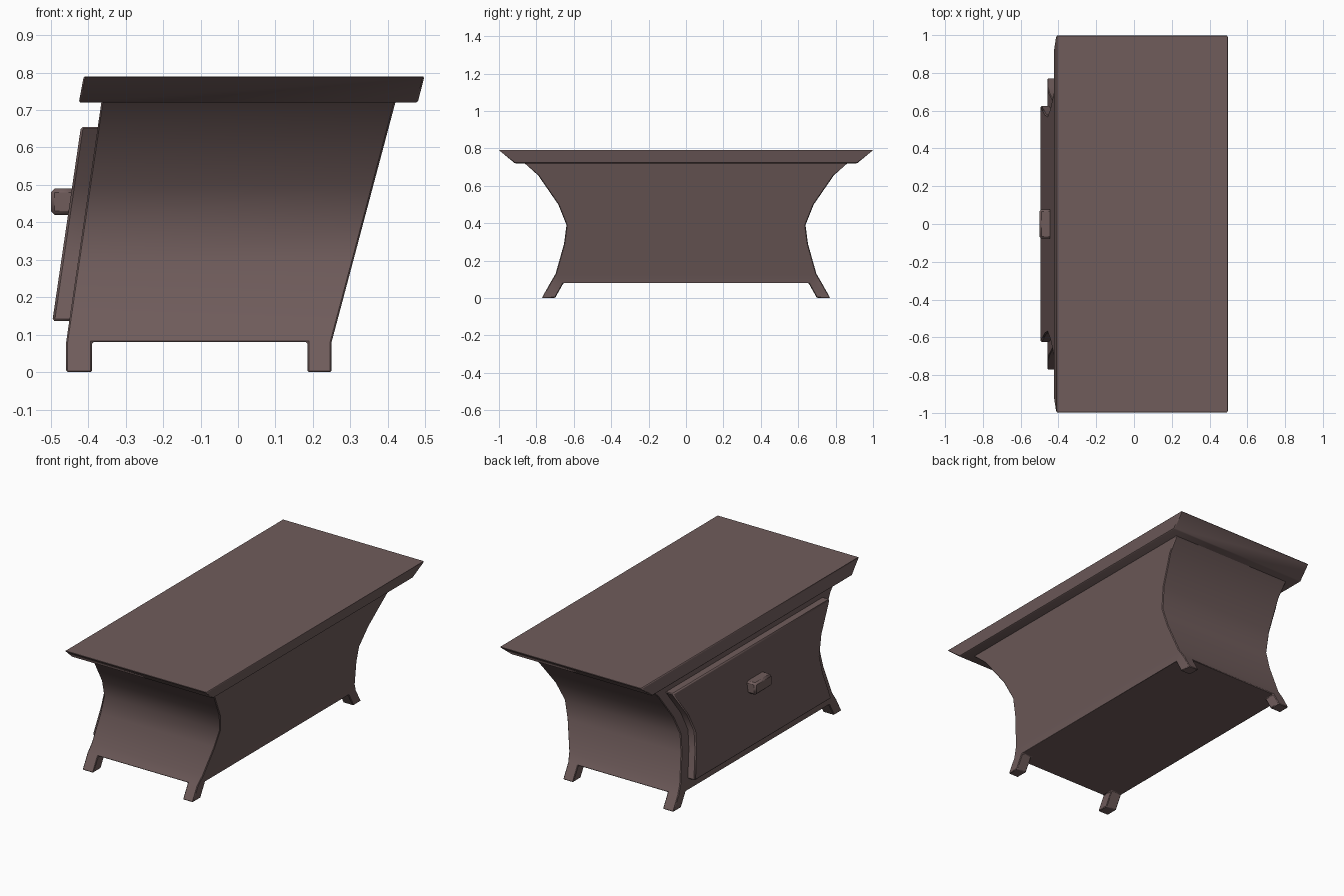
import bpy, bmesh

if "Cube" in bpy.data.objects:
    bpy.data.objects.remove(bpy.data.objects["Cube"])

wood = bpy.data.materials.new("dark_wood")
wood.diffuse_color = (0.16, 0.107, 0.105, 1)
wood.use_nodes = True
wood.node_tree.nodes["Principled BSDF"].inputs["Base Color"].default_value = wood.diffuse_color


def loft(rings):
    """Stack rectangles given as (z, x_min, x_max, y_half)."""
    bm = bmesh.new()
    prev = None
    for z, x0, x1, h in rings:
        ring = [bm.verts.new(c) for c in ((x0, -h, z), (x1, -h, z), (x1, h, z), (x0, h, z))]
        if prev:
            for i in range(4):
                j = (i + 1) % 4
                bm.faces.new((prev[i], prev[j], ring[j], ring[i]))
        else:
            bm.faces.new(ring[::-1])
        prev = ring
    bm.faces.new(prev)
    return bm


def finish(bm, name, bevel):
    bmesh.ops.recalc_face_normals(bm, faces=bm.faces)
    mesh = bpy.data.meshes.new(name)
    bm.to_mesh(mesh)
    bm.free()
    ob = bpy.data.objects.new(name, mesh)
    bpy.context.collection.objects.link(ob)
    mesh.materials.append(wood)
    mod = ob.modifiers.new("soft_edges", 'BEVEL')
    mod.width, mod.segments, mod.limit_method, mod.angle_limit = bevel, 1, 'ANGLE', 0.65
    bpy.context.view_layer.objects.active = ob
    ob.select_set(True)
    bpy.ops.object.shade_smooth_by_angle(angle=0.75)
    ob.select_set(False)


def back_x(z):      # slanted drawer side
    return -0.459 + (z - 0.08) * 0.147


def plain_x(z):     # slanted plain side
    return 0.25 + (z - 0.08) * 0.266


# waisted body
curve = [(0.08, 0.726), (0.13, 0.697), (0.29, 0.652), (0.39, 0.639),
         (0.50, 0.683), (0.655, 0.79), (0.725, 0.868)]
bm = loft([(z, back_x(z), plain_x(z), h) for z, h in curve])

# four splayed feet drawn out of the body's underside
for axis, pos in ((0, -0.39), (0, 0.185), (1, -0.655), (1, 0.655)):
    under = [f for f in bm.faces if all(abs(v.co.z - 0.08) < 1e-5 for v in f.verts)]
    geom = under + list({e for f in under for e in f.edges}) + list({v for f in under for v in f.verts})
    co, no = [0, 0, 0], [0, 0, 0]
    co[axis], no[axis] = pos, 1
    bmesh.ops.bisect_plane(bm, geom=geom, plane_co=co, plane_no=no)
corners = []
for f in bm.faces:
    c = f.calc_center_median()
    if abs(c.z - 0.08) < 1e-5 and abs(c.y) > 0.655 and not -0.39 < c.x < 0.185:
        corners.append(f)
for f in corners:
    foot = bmesh.ops.extrude_discrete_faces(bm, faces=[f])["faces"][0]
    for v in foot.verts:
        v.co.z = 0
        v.co.y += 0.045 if v.co.y > 0 else -0.045
    f_side = None
finish(bm, "body_with_feet", 0.004)

# table top with undercut edges
finish(loft([(0.72, -0.425, 0.48, 0.915), (0.79, -0.412, 0.498, 1.0)]), "table_top", 0.004)

# drawer front following the waisted outline
panel = [(0.136, 0.627), (0.29, 0.585), (0.39, 0.572), (0.50, 0.615), (0.655, 0.722)]
finish(loft([(z, back_x(z) - 0.045, back_x(z) + 0.02, h) for z, h in panel]), "drawer_front", 0.006)

# drawer knob
finish(loft([(0.42, -0.50, -0.43, 0.077), (0.49, -0.50, -0.43, 0.077)]), "drawer_knob", 0.01)
